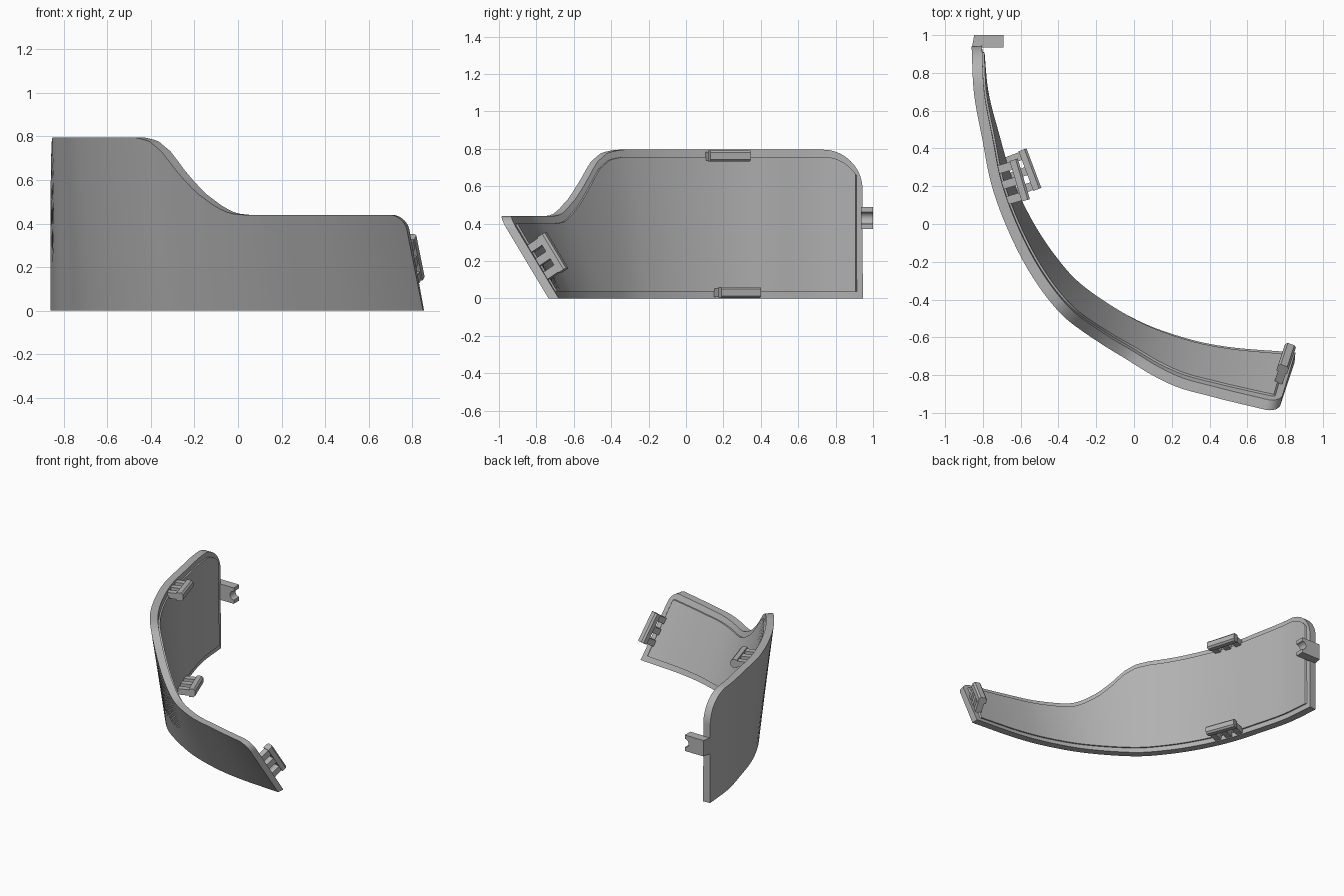
import bpy, bmesh, math
from mathutils import Vector, Matrix

cube = bpy.data.objects.get("Cube")
if cube:
    bpy.data.objects.remove(cube)

grey = bpy.data.materials.new("plain_grey")
grey.use_nodes = True
COLOUR = (0.45, 0.45, 0.45, 1)
grey.diffuse_color = COLOUR
grey.node_tree.nodes["Principled BSDF"].inputs["Base Color"].default_value = COLOUR


def finish(name, bm, angle=30):
    bmesh.ops.recalc_face_normals(bm, faces=bm.faces)
    mesh = bpy.data.meshes.new(name)
    bm.to_mesh(mesh)
    bm.free()
    mesh.materials.append(grey)
    ob = bpy.data.objects.new(name, mesh)
    bpy.context.collection.objects.link(ob)
    bpy.ops.object.select_all(action='DESELECT')
    ob.select_set(True)
    bpy.context.view_layer.objects.active = ob
    bpy.ops.object.shade_smooth_by_angle(angle=math.radians(angle))
    return ob


# Foot line of the outer skin with its lean: x, y, then shift in x and y per unit of height
STATIONS = [Vector(p) for p in (
    (-.86, .94, 0, 0), (-.835, .69, -.015, 0), (-.775, .455, -.035, -.01),
    (-.705, .225, -.06, -.03), (-.60, 0, -.08, -.05), (-.465, -.205, -.1, -.08),
    (-.305, -.375, -.1, -.14), (-.025, -.55, -.1, -.32), (.235, -.65, -.12, -.44),
    (.49, -.705, -.16, -.48), (.85, -.735, -.2, -.6))]


def station(u):
    """Catmull-Rom blend of the stations, u from 0 to 1."""
    last = len(STATIONS) - 1
    i = min(int(u * last), last - 1)
    t = u * last - i
    b, c = STATIONS[i], STATIONS[i + 1]
    a = STATIONS[i - 1] if i else 2 * b - c
    d = STATIONS[i + 2] if i + 2 <= last else 2 * c - b
    return 0.5 * (2 * b + (c - a) * t + (2 * a - 5 * b + 4 * c - d) * t * t
                  + (3 * b - a - 3 * c + d) * t ** 3)


def skin(u, z, depth=0.0):
    """Point at height z, set in from the outer skin by depth."""
    s = station(u)
    e = 1e-3
    p, q = station(max(u - e, 0)), station(min(u + e, 1))
    tan = Vector((q.x - p.x + (q.z - p.z) * z, q.y - p.y + (q.w - p.w) * z, 0)).normalized()
    inward = Vector((-tan.y, tan.x, 0))
    return Vector((s.x + s.z * z, s.y + s.w * z, z)) + inward * depth, tan, inward


# Sweeping shoulder between the tall and the low part of the rim
SHOULDER = [(-.47, .795), (-.41, .78), (-.35, .73), (-.27, .625), (-.19, .54),
            (-.10, .475), (-.04, .447), (.02, .44)]


def shoulder(x):
    if x <= SHOULDER[0][0]:
        return SHOULDER[0][1]
    for (x0, z0), (x1, z1) in zip(SHOULDER, SHOULDER[1:]):
        if x <= x1:
            return z0 + (z1 - z0) * (x - x0) / (x1 - x0)
    return SHOULDER[-1][1]


def end_distance(u, end):
    return (station(u).xy - station(end).xy).length


def rim_height(u):
    z = 0.6
    for _ in range(12):
        z = shoulder(skin(u, z)[0].x)
    for end, r in ((0, .21), (1, .07)):
        d = end_distance(u, end)
        if d < r:
            z -= r - math.sqrt(max(r * r - (r - d) ** 2, 0))
    return z


# Panel: a stepped cross-section carried along the foot line
RIM, THICK, STEP = .055, .066, .038
bm = bmesh.new()
rings = []
N = 140
for k in range(N + 1):
    u = (1 - math.cos(math.pi * k / N)) / 2
    h = rim_height(u)
    near = min(end_distance(u, 0), end_distance(u, 1))
    t = THICK if near > STEP else RIM
    section = [(0, 0), (0, h), (RIM, h), (RIM, h - STEP), (t, h - STEP),
               (t, STEP), (RIM, STEP), (RIM, 0)]
    rings.append([bm.verts.new(skin(u, z, d)[0]) for d, z in section])
for r0, r1 in zip(rings, rings[1:]):
    for j in range(len(r0)):
        m = (j + 1) % len(r0)
        bm.faces.new((r0[j], r0[m], r1[m], r1[j]))
bm.faces.new(rings[0])
bm.faces.new(rings[-1])
bmesh.ops.remove_doubles(bm, verts=bm.verts, dist=1e-5)
finish("curved_panel", bm)


def add_box(bm, frame, lo, hi, bevel=0):
    """Box given by its low and high corners within a frame."""
    lo, hi = Vector(lo), Vector(hi)
    size = Matrix.Diagonal((*(hi - lo), 1))
    made = bmesh.ops.create_cube(bm, size=1, matrix=Matrix.Translation((lo + hi) / 2) @ size)
    verts = made["verts"]
    if bevel:
        # chamfer the two long edges on the far side
        edges = {e for v in verts for e in v.link_edges
                 if all(w.co.y > hi.y - 1e-4 for w in e.verts)
                 and abs(e.verts[0].co.z - e.verts[1].co.z) < 1e-4}
        res = bmesh.ops.bevel(bm, geom=list(edges), offset=bevel, segments=1, affect='EDGES')
        verts = list({v for v in verts if v.is_valid} | set(res["verts"]))
    bmesh.ops.transform(bm, matrix=frame, verts=verts)


def clip(name, origin, along, inward, reach):
    """Comb-shaped clip: three prongs carrying a bar."""
    a = along.normalized()
    n = (inward - a * inward.dot(a)).normalized()
    w = a.cross(n)
    frame = Matrix((a, n, w)).transposed().to_4x4()
    frame.translation = origin
    bm = bmesh.new()
    for x in (-.085, 0, .085):
        add_box(bm, frame, (x - .022, -.02, -.024), (x + .022, reach - .03, .02))
    add_box(bm, frame, (-.112, reach - .045, -.03), (.112, reach, .03), bevel=.012)
    finish(name, bm)


# Clips along the upper and lower edge
for name, u, z, reach in (("upper_clip", .305, .762, .105), ("lower_clip", .298, .032, .125)):
    p, tan, inward = skin(u, z, THICK)
    clip(name, p, tan, inward, reach)

# Clip along the slanted end
slope = Vector((-.2, -.6, 1))
clip("end_clip", Vector((.775, -.80, .185)), slope, Vector((.28, .79, .52)), .135)

# Tab on the tall end, notched at its tip
bm = bmesh.new()
notch = [(-.69 - .032 * math.cos(t), .43 - .032 * math.sin(t))
         for t in (math.pi * (i / 10 - .5) for i in range(11))]
outline = [(-.69, .37), (-.858, .37), (-.858, .49), (-.69, .49)] + notch
face = bm.faces.new([bm.verts.new((x, .935, z)) for x, z in outline])
ext = bmesh.ops.extrude_face_region(bm, geom=[face])
for v in ext["geom"]:
    if isinstance(v, bmesh.types.BMVert):
        v.co.y = 1.0
        if v.co.x < -.85:
            v.co.x += .012
finish("end_tab", bm)
